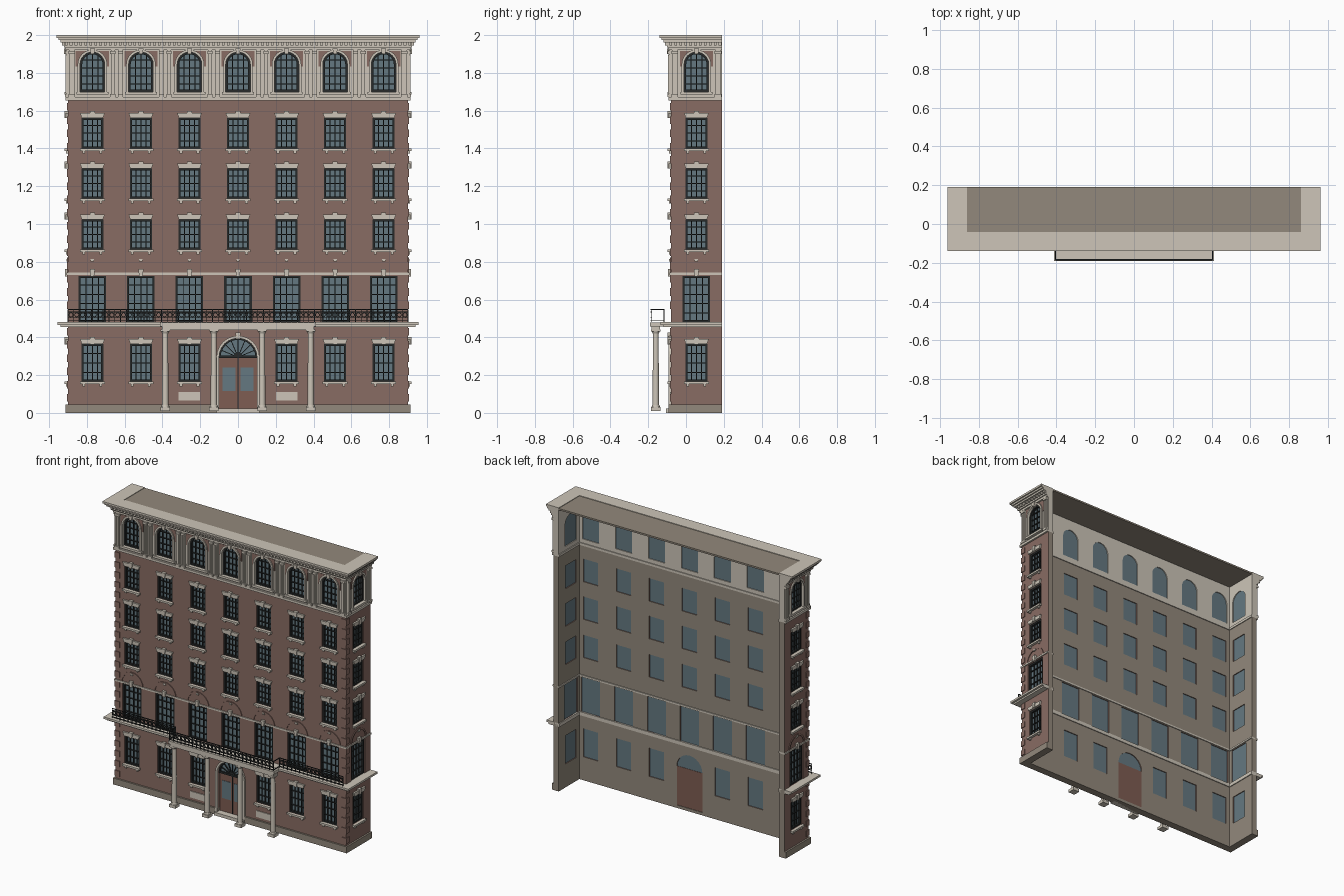
import bpy, bmesh
from math import pi, sin, cos
from mathutils import Vector, Matrix

if "Cube" in bpy.data.objects:
    bpy.data.objects.remove(bpy.data.objects["Cube"])


def material(name, r, g, b):
    m = bpy.data.materials.new(name)
    m.use_nodes = True
    m.diffuse_color = (r, g, b, 1)
    node = next(n for n in m.node_tree.nodes if n.type == 'BSDF_PRINCIPLED')
    node.inputs["Base Color"].default_value = (r, g, b, 1)
    return m


BRICK = material("red brick", .25, .15, .125)
STONE = material("pale stone", .61, .56, .48)
TAUPE = material("taupe plaster", .29, .25, .2)
GLASS = material("blue grey glass", .13, .19, .22)
IRON = material("dark iron", .02, .023, .023)
WOOD = material("brown door wood", .21, .11, .085)

HALF, FRONT, BACK, THICK = .9, -.08, .19, .04
SIDE_U = .055
parts = {}


def part(name, mat):
    return parts.setdefault(name, (bmesh.new(), mat))[0]


# A wall frame: u runs along the wall, v is up, n points outward
def place(side, u, v, n):
    if side == "front":
        return Vector((u, FRONT - n, v))
    return Vector(((HALF + n) * (1 if side == "right" else -1), u, v))


def prism(bm, side, pts, n0, n1):
    a = [bm.verts.new(place(side, u, v, n0)) for u, v in pts]
    b = [bm.verts.new(place(side, u, v, n1)) for u, v in pts]
    bm.faces.new(a)
    bm.faces.new(b[::-1])
    for i in range(len(a)):
        j = (i + 1) % len(a)
        bm.faces.new((a[i], b[i], b[j], a[j]))


def box(bm, side, u0, u1, v0, v1, n0, n1):
    prism(bm, side, [(u0, v0), (u0, v1), (u1, v1), (u1, v0)], n0, n1)


def arc(u, v, r, a0, a1, steps=12):
    return [(u + r * cos(a0 + (a1 - a0) * i / steps),
             v + r * sin(a0 + (a1 - a0) * i / steps)) for i in range(steps + 1)]


# Opening outline, from bottom left over the top to bottom right
def outline(u, w, v0, v1, arched=False):
    top = arc(u, v1 - w, w, pi, 0) if arched else [(u - w, v1), (u + w, v1)]
    return [(u - w, v0)] + top + [(u + w, v0)]


# Band that wraps the front and both ends, open at the back
def band(bm, out, z0, z1, inner=THICK):
    x, y, xi, yi = HALF + out, FRONT - out, HALF - inner, FRONT + inner
    loop = [(-x, BACK), (-x, y), (x, y), (x, BACK), (xi, BACK), (xi, yi), (-xi, yi), (-xi, BACK)]
    f = bm.faces.new([bm.verts.new((px, py, z0)) for px, py in loop])
    geo = bmesh.ops.extrude_face_region(bm, geom=[f])["geom"]
    bmesh.ops.translate(bm, vec=(0, 0, z1 - z0), verts=[g for g in geo if isinstance(g, bmesh.types.BMVert)])


cutter = part("opening_cutter", IRON)
glass, bars = part("window_glass", GLASS), part("window_frames", IRON)
lintels, sills = part("lintels", STONE), part("sills", STONE)
keys = part("keystones", STONE)
arches = part("relief_arches", BRICK)
surrounds, spandrels = part("arch_surrounds", STONE), part("spandrels", BRICK)


def keystone(side, u, v0, v1, n):
    prism(keys, side, [(u - .009, v0), (u - .014, v1), (u + .014, v1), (u + .009, v0)], 0, n)


def window(side, u, w, v0, v1, rows, arched=False):
    shape = outline(u, w, v0, v1, arched)
    prism(cutter, side, shape, -.055, .03)
    prism(glass, side, shape, -.034, -.022)
    t = .011
    prism(bars, side, shape + outline(u, w - t, v0 + t, v1 - t, arched)[::-1], -.024, -.006)
    box(bars, side, u - w, u + w, v0, v0 + t, -.024, -.006)
    for i in (-1, 0, 1):
        x = u + i * w * .45
        top = v1 - (.014 if i and arched else .003)
        box(bars, side, x - .0025, x + .0025, v0, top, -.024, -.014)
    for i in range(1, rows):
        z = v0 + (v1 - v0) * i / rows
        box(bars, side, u - w + .004, u + w - .004, z - .0025, z + .0025, -.024, -.013)


def plain_window(side, u, v0, v1):
    window(side, u, .058, v0, v1, 4)
    prism(lintels, side, [(u - .056, v1), (u - .066, v1 + .026), (u + .066, v1 + .026), (u + .056, v1)], 0, .012)
    keystone(side, u, v1 - .002, v1 + .036, .018)
    box(sills, side, u - .066, u + .066, v0 - .013, v0, -.02, .018)
    for s in (-.045, .045):
        box(sills, side, u + s - .007, u + s + .007, v0 - .026, v0 - .013, 0, .011)


def tall_window(side, u):
    window(side, u, .073, .48, .725, 5)
    prism(arches, side, arc(u, .735, .088, pi, 0) + arc(u, .735, .076, 0, pi), 0, .005)
    keystone(side, u, .722, .762, .016)
    box(keys, side, u - .009, u + .009, .802, .815, 0, .009)


def arched_window(side, u):
    window(side, u, .065, 1.7, 1.91, 5, True)
    prism(surrounds, side, outline(u, .078, 1.69, 1.923, True) + outline(u, .065, 1.69, 1.91, True)[::-1], 0, .012)
    prism(spandrels, side, outline(u, .088, 1.835, 1.915) + outline(u, .074, 1.835, 1.91, True)[::-1], 0, .004)
    box(sills, side, u - .085, u + .085, 1.685, 1.7, -.02, .018)
    keystone(side, u, 1.9, 1.93, .02)


# Windows on the front and both ends
SPACING = .257
spots = [("front", i * SPACING) for i in range(-3, 4)] + [("left", SIDE_U), ("right", SIDE_U)]
for side, u in spots:
    if (side, u) != ("front", 0):
        plain_window(side, u, .165, .365)
    tall_window(side, u)
    for v0, v1 in ((.865, 1.025), (1.135, 1.295), (1.4, 1.562)):
        plain_window(side, u, v0, v1)
    arched_window(side, u)

# Paired pilasters of the top storey
pilasters = part("pilasters", STONE)


def pilaster(side, u, w=.011):
    box(pilasters, side, u - w, u + w, 1.672, 1.92, 0, .009)
    for s in (-.5, .5):
        box(pilasters, side, u + s * w - .003, u + s * w + .003, 1.69, 1.895, .009, .014)
    for v in (1.672, 1.9):
        box(pilasters, side, u - w - .003, u + w + .003, v, v + .015, 0, .017)


for i in range(-3, 3):
    for s in (-.02, .02):
        pilaster("front", (i + .5) * SPACING + s)
for s in (-.88, .88):
    pilaster("front", s, .015)
for side in ("left", "right"):
    for u in (-.06, .17):
        pilaster(side, u, .015)

# Entrance: arched opening, double door, fanlight and surround
R, SPRING = .1, .295
prism(cutter, "front", outline(0, R, .02, SPRING + R, True), -.055, .03)
prism(part("fanlight_glass", GLASS), "front", arc(0, SPRING, R, pi, 0), -.034, -.022)
box(part("door", WOOD), "front", -R, R, .02, SPRING, -.036, -.02)
for s in (-1, 1):
    box(part("door_panes", GLASS), "front", *sorted((s * .012, s * .082)), .115, .24, -.02, -.017)
fan = part("fanlight_bars", IRON)
box(fan, "front", -R, R, SPRING - .005, SPRING + .008, -.024, -.01)
box(fan, "front", -.003, .003, .02, SPRING, -.02, -.015)
prism(fan, "front", arc(0, SPRING, R, pi, 0) + arc(0, SPRING, R - .008, 0, pi), -.024, -.008)
prism(fan, "front", arc(0, SPRING, .025, pi, 0), -.024, -.012)
for i in range(1, 8):
    a = pi * i / 8
    dx, dz = cos(a), sin(a)
    px, pz = -dz * .002, dx * .002
    prism(fan, "front", [(dx * r + s * px, SPRING + dz * r + s * pz)
                         for r, s in ((.02, 1), (.098, 1), (.098, -1), (.02, -1))], -.024, -.014)
prism(surrounds, "front", outline(0, R + .014, .02, .409, True) + outline(0, R, .02, SPRING + R, True)[::-1], 0, .013)
keystone("front", 0, .39, .425, .018)
box(part("door_step", STONE), "front", -.115, .115, 0, .022, -.03, .025)
for s in (-1, 1):
    box(part("wall_plaques", STONE), "front", s * SPACING - .057, s * SPACING + .057, .065, .11, 0, .006)

# Walls, base, belt courses and cornice
band(part("brick_wall", BRICK), 0, .045, 1.66)
band(part("top_storey_wall", STONE), 0, 1.66, 1.93)
band(part("base_course", TAUPE), .012, 0, .045)
belts = part("belt_courses", STONE)
for out, z0, z1 in ((.04, .455, .466), (.055, .466, .48), (.007, .73, .742), (.012, 1.655, 1.672)):
    band(belts, out, z0, z1, THICK + .006)
cornice = part("cornice", STONE)
for out, z0, z1 in ((.012, 1.92, 1.935), (.02, 1.935, 1.962), (.04, 1.962, 1.974), (.05, 1.974, 1.986), (.06, 1.986, 2)):
    band(cornice, out, z0, z1)
dentils = part("dentils", STONE)
for i in range(-35, 36):
    box(dentils, "front", i * .026 - .007, i * .026 + .007, 1.945, 1.962, .01, .032)
for side in ("left", "right"):
    for i in range(11):
        u = FRONT + i * .026
        box(dentils, side, u - .007, u + .007, 1.945, 1.962, .01, .032)
box(part("roof", TAUPE), "front", -.87, .87, 1.984, 1.996, -BACK + FRONT, -.035)

# Brick quoins on the two front corners
for i in range(23):
    z = .06 + i * .07
    if abs(z - .46) > .04:
        for s in (-1, 1):
            box(part("quoins", BRICK), "front", *sorted((s * .866, s * .905)), z, z + .04, -.03, .005)

# Portico: slab, beam and four columns
portico = part("portico_slab", STONE)
box(portico, "front", -.412, .412, .458, .478, 0, .11)
box(portico, "front", -.403, .403, .44, .458, .058, .103)
columns = part("columns", STONE)
for x in (-.385, -.128, .128, .385):
    for z0, z1, r0, r1 in ((.03, .042, .022, .02), (.042, .42, .0175, .0145), (.42, .432, .016, .022)):
        bmesh.ops.create_cone(columns, cap_ends=True, segments=16, radius1=r0, radius2=r1, depth=z1 - z0,
                              matrix=Matrix.Translation((x, FRONT - .08, (z0 + z1) / 2)))
    box(columns, "front", x - .025, x + .025, .01, .03, .055, .105)
    box(columns, "front", x - .024, x + .024, .432, .442, .056, .104)

# Balcony railing that steps out around the portico
rail = part("balcony_railing", IRON)


def railing(u0, u1, n):
    for v in (.486, .502, .532, .545):
        box(rail, "front", u0, u1, v, v + .004, n - .003, n + .003)
    count = round((u1 - u0) / .03)
    step = (u1 - u0) / count
    for i in range(count + 1):
        u = u0 + i * step
        box(rail, "front", u - .002, u + .002, .48, .548, n - .002, n + .002)
        if i < count:
            for a in (0, pi):
                c = u + step / 2
                prism(rail, "front", arc(c, .519, .013, a, a + pi, 6) + arc(c, .519, .009, a + pi, a, 6), n - .002, n + .002)


railing(-.9, -.405, .036)
railing(.405, .9, .036)
railing(-.405, .405, .104)
for s in (-.405, .405):
    for v in (.486, .545):
        box(rail, "front", s - .003, s + .003, v, v + .004, .036, .104)

# Turn the collected parts into objects
objects = {}
for name, (bm, mat) in parts.items():
    bmesh.ops.recalc_face_normals(bm, faces=bm.faces)
    mesh = bpy.data.meshes.new(name)
    bm.to_mesh(mesh)
    bm.free()
    mesh.materials.append(mat)
    objects[name] = bpy.data.objects.new(name, mesh)
    bpy.context.collection.objects.link(objects[name])

# Cut the openings and plaster the inside of the brick wall
cut = objects["opening_cutter"]
cut.hide_render = True
for name in ("brick_wall", "top_storey_wall", "base_course"):
    ob = objects[name]
    mod = ob.modifiers.new("openings", 'BOOLEAN')
    mod.operation, mod.solver, mod.object = 'DIFFERENCE', 'EXACT', cut
    bpy.context.view_layer.update()
    ob.data = bpy.data.meshes.new_from_object(ob.evaluated_get(bpy.context.evaluated_depsgraph_get()))
    ob.modifiers.clear()
    ob.data.materials.clear()
    ob.data.materials.append(parts[name][1])
    ob.data.materials.append(TAUPE)
    for f in ob.data.polygons:
        inside = f.center.y > FRONT + THICK - .002 and abs(f.center.x) < HALF - THICK + .002
        plaster = name == "brick_wall" and (inside or f.normal.y > .9 and f.center.y > BACK - .01)
        f.material_index = 1 if plaster else 0
bpy.data.objects.remove(cut)

# Round shading on the columns
bpy.context.view_layer.objects.active = objects["columns"]
objects["columns"].select_set(True)
bpy.ops.object.shade_smooth_by_angle()
